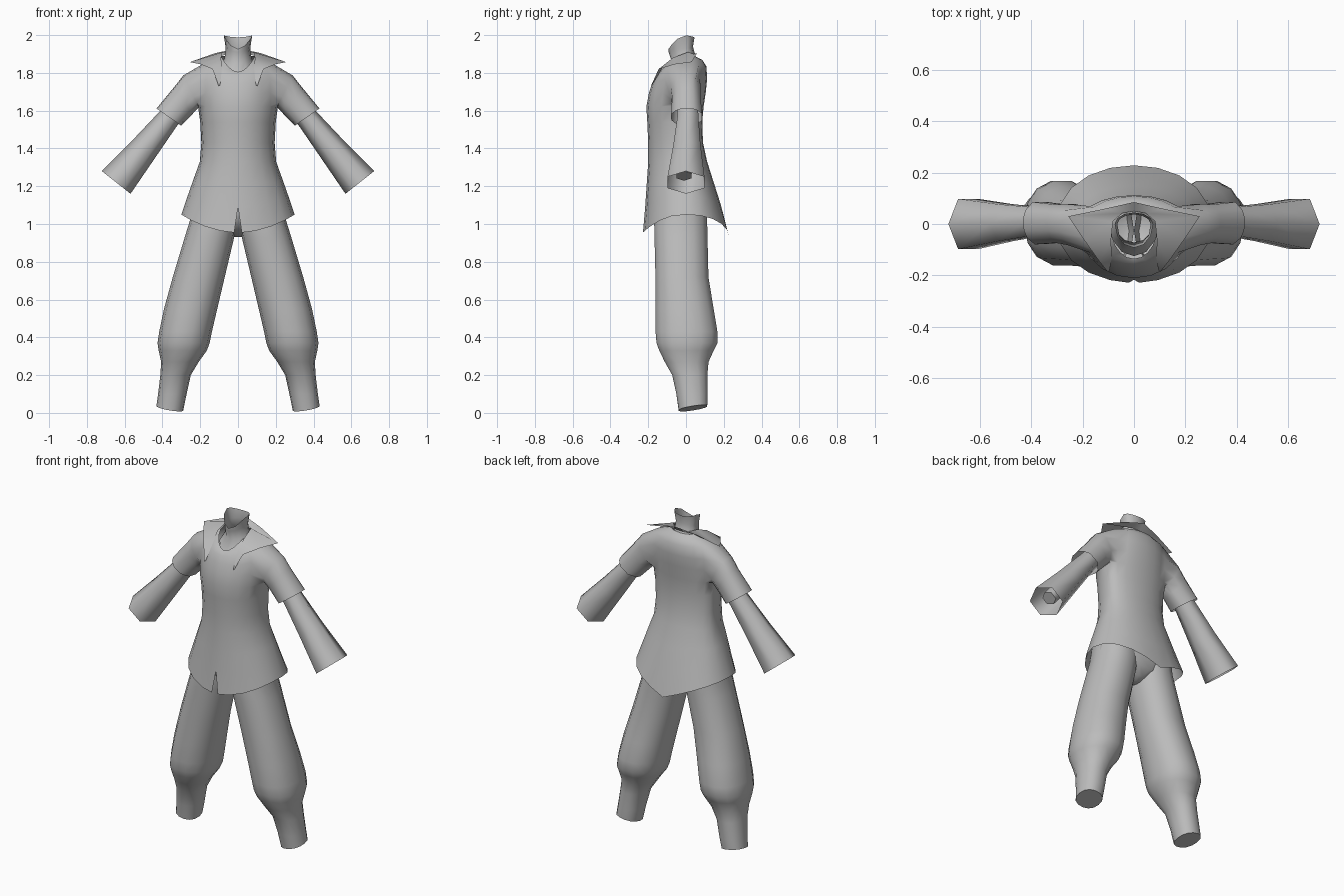
import bpy, bmesh, math
from mathutils import Vector

if "Cube" in bpy.data.objects:
    bpy.data.objects.remove(bpy.data.objects["Cube"])

cloth = bpy.data.materials.new("grey cloth")
cloth.diffuse_color = (0.5, 0.5, 0.5, 1)
cloth.use_nodes = True
cloth.node_tree.nodes["Principled BSDF"].inputs["Base Color"].default_value = cloth.diffuse_color


def finish(name, bm, mirror=False):
    bmesh.ops.recalc_face_normals(bm, faces=bm.faces)
    me = bpy.data.meshes.new(name)
    bm.to_mesh(me)
    bm.free()
    me.materials.append(cloth)
    ob = bpy.data.objects.new(name, me)
    bpy.context.collection.objects.link(ob)
    for o in bpy.context.selected_objects:
        o.select_set(False)
    bpy.context.view_layer.objects.active = ob
    ob.select_set(True)
    bpy.ops.object.shade_smooth_by_angle(angle=math.radians(75))
    if mirror:
        m = ob.modifiers.new("mirror", 'MIRROR')
        m.use_clip = True
    return ob


def bridge(bm, a, b):
    n = len(a)
    for i in range(n):
        j = (i + 1) % n
        bm.faces.new((a[i], a[j], b[j], b[i]))


def loft(bm, rings, cap_start=False, cap_end=False):
    vs = [[bm.verts.new(p) for p in r] for r in rings]
    for a, b in zip(vs, vs[1:]):
        bridge(bm, a, b)
    if cap_start:
        bm.faces.new(vs[0])
    if cap_end:
        bm.faces.new(vs[-1])
    return vs


def body_ring(n, zf, zs, zb, w, f, b, power=0.9):
    # closed ring: separate depth and height at front, side and back
    pts = []
    for i in range(n):
        a = 2 * math.pi * i / n
        c, s = math.cos(a), math.sin(a)
        k = abs(s) ** power
        z = zs + ((zb if s > 0 else zf) - zs) * s * s
        pts.append(Vector((w * c, (b if s > 0 else -f) * k * (1 if s > 0 else -1), z)))
    return pts


def limb_point(center, top, ry, a):
    # top: half-width vector in the x-z plane, ry: half-depth
    return Vector(center) + Vector((top[0], 0, top[1])) * math.sin(a) + Vector((0, ry, 0)) * math.cos(a)


# tunic: torso rings from hem to neckline
N = 20
shape = [
    (0.955, 1.05, 0.93, 0.30, -0.228, 0.228),
    (1.09, 1.15, 1.10, 0.266, -0.216, 0.185),
    (1.21, 1.23, 1.21, 0.238, -0.208, 0.15),
    (1.33, 1.33, 1.33, 0.202, -0.20, 0.112),
    (1.43, 1.43, 1.43, 0.194, -0.20, 0.09),
    (1.54, 1.54, 1.54, 0.20, -0.205, 0.086),
    (1.62, 1.625, 1.62, 0.212, -0.21, 0.093),
    (1.69, 1.70, 1.70, 0.212, -0.197, 0.105),
    (1.745, 1.775, 1.77, 0.21, -0.18, 0.112),
    (1.785, 1.845, 1.835, 0.19, -0.16, 0.108),
    (1.80, 1.87, 1.87, 0.13, -0.147, 0.085),
    (1.805, 1.89, 1.885, 0.09, -0.135, 0.055),
]
rings = [body_ring(N, *s) for s in shape]
for p in rings[0]:
    if p.y > 0:  # pointed tail at the back
        p.z = 1.05 - 0.12 * (1 - abs(p.x) / 0.30)
bm = bmesh.new()
rows = [[bm.verts.new(p) for p in r] for r in rings]
front = 3 * N // 4
notch = {-1: rows[0][front], 1: bm.verts.new(rings[0][front])}
for s, v in notch.items():
    v.co.x = 0.02 * s
LOW, HIGH = 6, 9   # rows holding the armholes
holes = {18, 19, 0, 1, 8, 9, 10, 11}
for r in range(len(rows) - 1):
    for i in range(N):
        if LOW <= r < HIGH and i in holes:
            continue
        j = (i + 1) % N
        a, b = rows[r][i], rows[r][j]
        if r == 0 and i == front:
            a = notch[1]
        bm.faces.new((a, b, rows[r + 1][j], rows[r + 1][i]))

# short sleeves grown from the armholes
sleeve = [((0.248, 0, 1.702), (0.042, 0.085), 0.085),
          ((0.290, 0.003, 1.653), (0.048, 0.073), 0.08),
          ((0.366, 0.005, 1.566), (0.066, 0.046), 0.088)]
for side, cols in ((1, [18, 19, 0, 1, 2]), (-1, [12, 11, 10, 9, 8])):
    loop = [rows[LOW][c] for c in cols]
    loop += [rows[r][cols[-1]] for r in range(LOW + 1, HIGH)]
    loop += [rows[HIGH][c] for c in reversed(cols)]
    loop += [rows[r][cols[0]] for r in range(HIGH - 1, LOW, -1)]
    angles = [math.atan2(v.co.z - 1.735, v.co.y + 0.015) for v in loop]
    prev = loop
    for c, t, ry in sleeve:
        new = []
        for a in angles:
            p = limb_point(c, t, ry, a)
            p.x *= side
            new.append(bm.verts.new(p))
        bridge(bm, prev, new)
        prev = new
finish("tunic", bm)

# flared lower sleeves, six sided
hexa = [math.pi / 2 + math.pi * i / 3 for i in range(6)]
bm = bmesh.new()
loft(bm, [[limb_point(c, t, ry, a) for a in hexa] for c, t, ry in (
    ((0.325, 0.01, 1.61), (0.043, 0.035), 0.062),
    ((0.375, 0.01, 1.55), (0.047, 0.038), 0.064),
    ((0.500, 0.005, 1.395), (0.059, 0.048), 0.083),
    ((0.645, 0.0, 1.22), (0.076, 0.060), 0.113))])
finish("lower_sleeve", bm, True)

# slim wrists inside the sleeves
bm = bmesh.new()
loft(bm, [[limb_point(c, t, ry, a) for a in hexa] for c, t, ry in (
    ((0.37, 0.01, 1.555), (0.035, 0.028), 0.045),
    ((0.615, -0.01, 1.255), (0.033, 0.026), 0.045))], cap_end=True)
finish("wrist", bm, True)

# trouser legs: height, inner x, outer x, front y, back y
leg = [(1.16, 0.0, 0.235, -0.16, 0.11), (1.02, 0.004, 0.254, -0.172, 0.115),
       (0.93, 0.020, 0.282, -0.170, 0.117), (0.72, 0.070, 0.345, -0.165, 0.122),
       (0.55, 0.110, 0.392, -0.165, 0.150), (0.43, 0.138, 0.417, -0.165, 0.170),
       (0.37, 0.150, 0.426, -0.160, 0.170), (0.33, 0.165, 0.420, -0.145, 0.150),
       (0.27, 0.208, 0.407, -0.115, 0.122), (0.20, 0.250, 0.411, -0.075, 0.115),
       (0.10, 0.272, 0.423, -0.053, 0.116), (0.025, 0.290, 0.432, -0.040, 0.114)]
bm = bmesh.new()
rings = []
for z, xi, xo, yf, yb in leg:
    ring = []
    for i in range(14):
        a = 2 * math.pi * i / 14
        c, s = math.cos(a), math.sin(a)
        c, s = (math.copysign(abs(v) ** 0.9, v) for v in (c, s))
        lift = 0.012 * (c + s) if z < 0.03 else 0
        ring.append((xi + (xo - xi) * (1 + c) / 2, yf + (yb - yf) * (1 + s) / 2, z + lift))
    rings.append(ring)
loft(bm, rings, cap_end=True)
finish("trouser_leg", bm, True)

# seat of the trousers
bm = bmesh.new()
loft(bm, [body_ring(14, z, z, z, w, f, b) for z, w, f, b in (
    (1.20, 0.235, -0.16, 0.11), (1.05, 0.245, -0.165, 0.113),
    (0.99, 0.17, -0.135, 0.10), (0.95, 0.06, -0.08, 0.06),
    (0.93, 0.02, -0.03, 0.03))], cap_end=True)
finish("trouser_seat", bm)

# neck with a sloping open top
bm = bmesh.new()
loft(bm, [body_ring(12, *s, 1.0) for s in (
    (1.77, 1.84, 1.86, 0.095, -0.125, 0.07),
    (1.85, 1.875, 1.89, 0.072, -0.072, 0.05),
    (1.91, 1.93, 1.94, 0.065, -0.092, 0.037),
    (1.927, 1.998, 1.988, 0.075, -0.092, 0.045))])
finish("neck", bm)

# spread collar: inner edge and outer edge of one half
inner = [(0, 0.05, 1.895), (0.045, 0.042, 1.90), (0.082, 0.01, 1.91),
         (0.09, -0.07, 1.88), (0.085, -0.125, 1.825), (0.095, -0.18, 1.735)]
outer = [(0, 0.085, 1.93), (0.12, 0.058, 1.905), (0.255, 0.03, 1.857),
         (0.195, -0.06, 1.845), (0.135, -0.145, 1.82), (0.102, -0.186, 1.73)]
bm = bmesh.new()
a, b = ([bm.verts.new(p) for p in row] for row in (inner, outer))
for i in range(5):
    bm.faces.new((a[i], b[i], b[i + 1], a[i + 1]))
finish("collar", bm, True)
